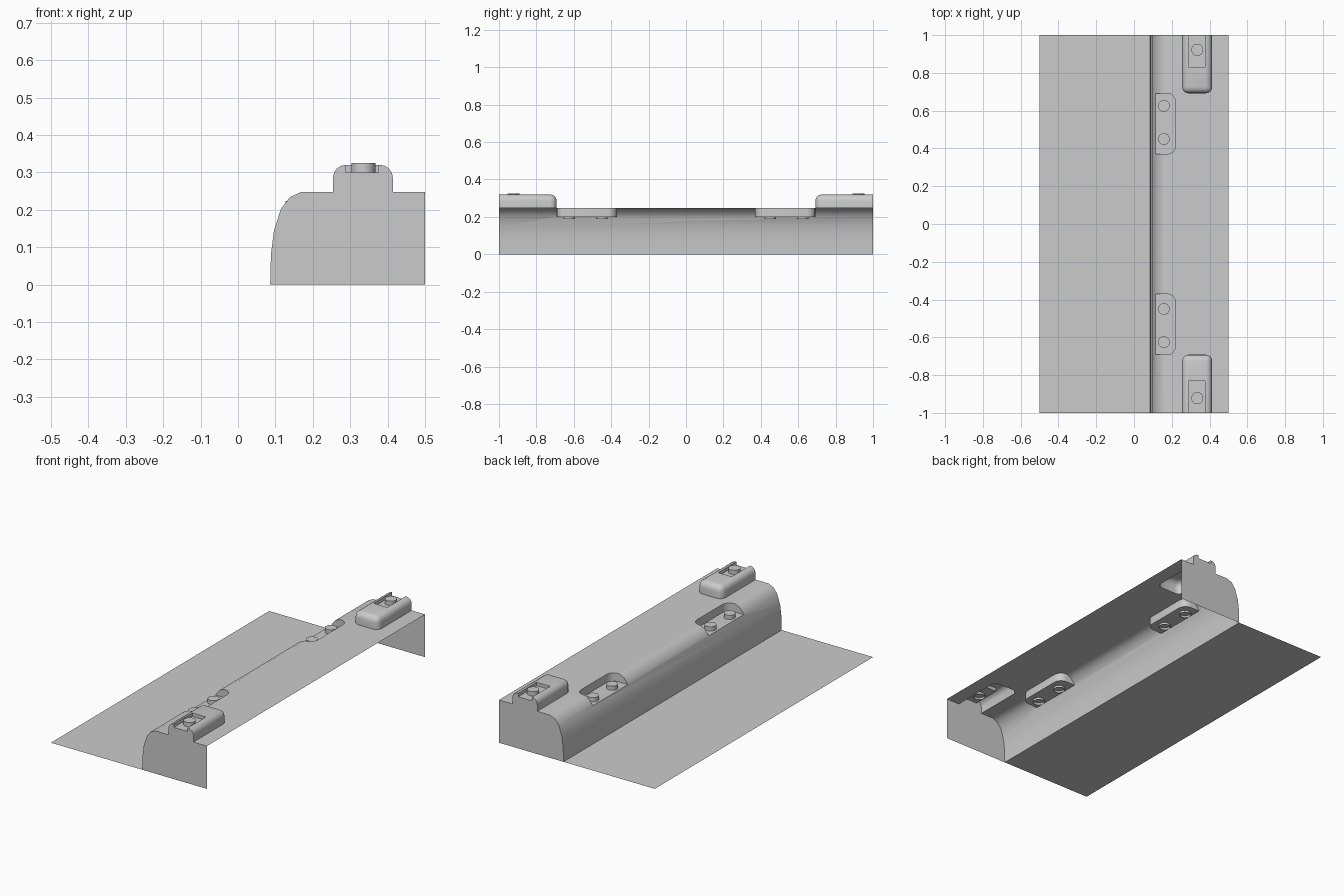
import bpy, bmesh, math
from mathutils import Matrix

if "Cube" in bpy.data.objects:
    bpy.data.objects.remove(bpy.data.objects["Cube"])


def to_object(name, bm):
    bmesh.ops.recalc_face_normals(bm, faces=bm.faces)
    me = bpy.data.meshes.new(name)
    bm.to_mesh(me)
    bm.free()
    ob = bpy.data.objects.new(name, me)
    bpy.context.collection.objects.link(ob)
    return ob


def add_box(bm, lo, hi):
    vs = bmesh.ops.create_cube(bm, size=1)["verts"]
    for v in vs:
        for i in range(3):
            v.co[i] = hi[i] if v.co[i] > 0 else lo[i]
    return vs


def box_y(bm, x0, x1, s, y0, y1, z0, z1):
    a, b = sorted((s * y0, s * y1))
    return add_box(bm, (x0, a, z0), (x1, b, z1))


def edges_of(vs, test):
    es = {e for v in vs for e in v.link_edges}
    return [e for e in es if test(e.verts[0].co, e.verts[1].co)]


def smooth(ob):
    bpy.ops.object.select_all(action='DESELECT')
    bpy.context.view_layer.objects.active = ob
    ob.select_set(True)
    bpy.ops.object.shade_smooth_by_angle(angle=math.radians(35))


# curb body: rounded profile, overlong so the ends are trimmed cleanly later
profile = [(0.086, -0.1), (0.086, 0), (0.088, 0.08), (0.096, 0.144), (0.115, 0.203),
           (0.139, 0.234), (0.17, 0.248), (0.6, 0.248), (0.6, -0.1)]
bm = bmesh.new()
f = bm.faces.new([bm.verts.new((x, -1.1, z)) for x, z in profile])
ext = bmesh.ops.extrude_face_region(bm, geom=[f])["geom"]
bmesh.ops.translate(bm, vec=(0, 2.2, 0), verts=[v for v in ext if isinstance(v, bmesh.types.BMVert)])
curb = to_object("curb", bm)

# raised end blocks with rounded tops
blocks, pockets, notches = bmesh.new(), bmesh.new(), bmesh.new()
for s in (-1, 1):
    vs = box_y(blocks, 0.254, 0.414, s, 0.692, 1.2, 0.15, 0.32)
    es = edges_of(vs, lambda a, b: (a.z > 0.3 and b.z > 0.3) or
                  (abs(a.y) < 0.7 and abs(b.y) < 0.7 and abs(a.z - b.z) > 0.01))
    bmesh.ops.bevel(blocks, geom=es, offset=0.034, segments=4, profile=0.5, affect='EDGES')
    # side pockets with rounded inner corners
    vs = box_y(pockets, 0.0, 0.22, s, 0.37, 0.692, 0.2, 0.5)
    es = edges_of(vs, lambda a, b: a.x > 0.2 and b.x > 0.2 and abs(a.z - b.z) > 0.01)
    bmesh.ops.bevel(pockets, geom=es, offset=0.045, segments=4, profile=0.5, affect='EDGES')
    # slots in the raised blocks
    box_y(notches, 0.289, 0.376, s, 0.832, 1.3, 0.3, 0.5)
trim = bmesh.new()
add_box(trim, (-1, -1, 0), (0.5, 1, 1))

helpers = []
for name, tool, op in (("block_helper", blocks, 'UNION'), ("pocket_cutter", pockets, 'DIFFERENCE'),
                       ("slot_cutter", notches, 'DIFFERENCE'), ("end_trim", trim, 'INTERSECT')):
    h = to_object(name, tool)
    h.hide_render = True
    m = curb.modifiers.new(name, 'BOOLEAN')
    m.operation, m.object, m.solver = op, h, 'EXACT'
    helpers.append(h)

# bake, then open the underside and the right side
deps = bpy.context.evaluated_depsgraph_get()
baked = bpy.data.meshes.new_from_object(curb.evaluated_get(deps))
curb.modifiers.clear()
bm = bmesh.new()
bm.from_mesh(baked)
bm.normal_update()
gone = [f for f in bm.faces if all(v.co.z < 1e-4 for v in f.verts)
        or all(v.co.x > 0.4999 for v in f.verts)]
bmesh.ops.delete(bm, geom=gone, context='FACES')
bm.to_mesh(baked)
bm.free()
curb.data = baked
for h in helpers:
    bpy.data.objects.remove(h)
smooth(curb)

# flat ground strip beside the curb
bm = bmesh.new()
bm.faces.new([bm.verts.new(c) for c in ((-0.5, -1, 0), (0.086, -1, 0), (0.086, 1, 0), (-0.5, 1, 0))])
floor = to_object("floor_strip", bm)


# bolts: capped tubes, open underneath
def bolt(name, x, y, z0, z1, r):
    b = bmesh.new()
    bmesh.ops.create_cone(b, cap_ends=True, segments=16, radius1=r, radius2=r, depth=z1 - z0,
                          matrix=Matrix.Translation((x, y, (z0 + z1) / 2)))
    bottom = [f for f in b.faces if all(v.co.z < z0 + 1e-4 for v in f.verts)]
    bmesh.ops.recalc_face_normals(b, faces=b.faces)
    bmesh.ops.delete(b, geom=bottom, context='FACES_ONLY')
    smooth(to_object(name, b))


for s in (-1, 1):
    for y in (0.45, 0.625):
        bolt("pocket_bolt", 0.158, s * y, 0.188, 0.224, 0.031)
    bolt("block_bolt", 0.335, s * 0.922, 0.288, 0.325, 0.032)
